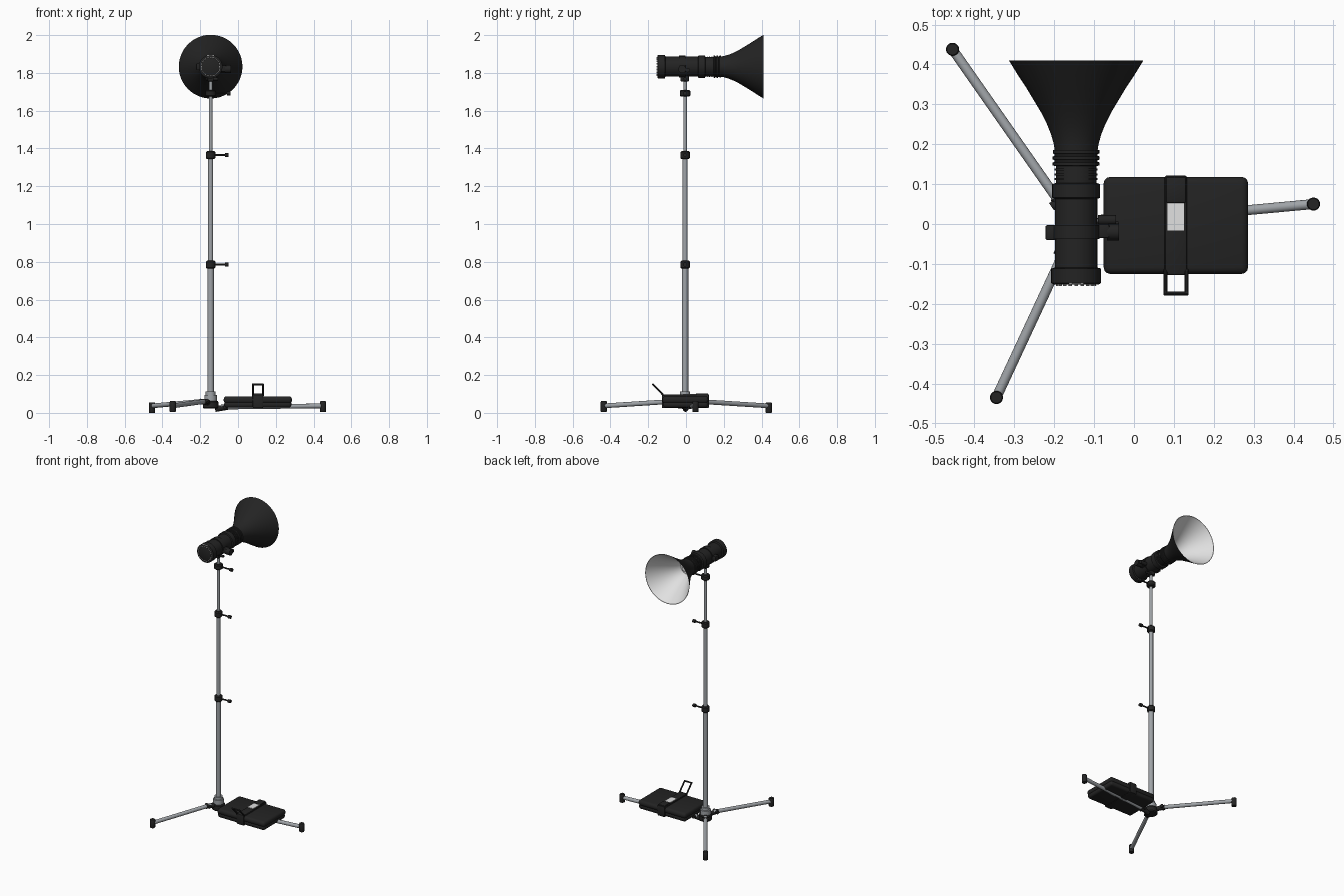
import bpy, bmesh, math
from mathutils import Vector

if "Cube" in bpy.data.objects:
    bpy.data.objects.remove(bpy.data.objects["Cube"])

PX, PY, AXIS_Z = -0.145, -0.005, 1.833   # pole position and lamp axis height


def material(name, col):
    m = bpy.data.materials.new(name)
    m.diffuse_color = (*col, 1)
    m.use_nodes = True
    m.node_tree.nodes["Principled BSDF"].inputs["Base Color"].default_value = m.diffuse_color
    return m


BLACK = material("matte_black", (0.017, 0.017, 0.017))
STEEL = material("brushed_steel", (0.35, 0.37, 0.39))
WHITE = material("reflector_white", (0.75, 0.75, 0.75))


def finish(bm, name, mat, smooth=True):
    bmesh.ops.recalc_face_normals(bm, faces=bm.faces)
    me = bpy.data.meshes.new(name)
    bm.to_mesh(me)
    bm.free()
    ob = bpy.data.objects.new(name, me)
    bpy.context.collection.objects.link(ob)
    me.materials.append(mat)
    if smooth:
        bpy.ops.object.select_all(action='DESELECT')
        ob.select_set(True)
        bpy.context.view_layer.objects.active = ob
        bpy.ops.object.shade_smooth_by_angle(angle=math.radians(35))
    return ob


def lathe(name, profile, base, axis, mat, n=32, closed=False):
    """Turn (distance, radius) pairs around an axis; capped unless the profile is a closed loop."""
    bm = bmesh.new()
    rot = Vector((0, 0, 1)).rotation_difference(Vector(axis))
    rings = []
    for d, r in profile:
        rings.append([bm.verts.new(Vector(base) + rot @ Vector((
            r * math.cos(2 * math.pi * i / n), r * math.sin(2 * math.pi * i / n), d)))
            for i in range(n)])
    pairs = list(zip(rings, rings[1:]))
    if closed:
        pairs.append((rings[-1], rings[0]))
    for a, b in pairs:
        for i in range(n):
            j = (i + 1) % n
            bm.faces.new((a[i], a[j], b[j], b[i]))
    if not closed:
        bm.faces.new(rings[0])
        bm.faces.new(rings[-1])
    return finish(bm, name, mat)


def rod(name, a, b, r, mat, n=20):
    a, b = Vector(a), Vector(b)
    return lathe(name, [(0, r), ((b - a).length, r)], a, (b - a).normalized(), mat, n)


def box(name, lo, hi, mat, bevel=0.0, segs=2):
    bm = bmesh.new()
    bmesh.ops.create_cube(bm, size=1)
    for v in bm.verts:
        v.co = [l + (h - l) * (c + 0.5) for l, h, c in zip(lo, hi, v.co)]
    if bevel:
        bmesh.ops.bevel(bm, geom=bm.edges[:], offset=bevel, segments=segs,
                        profile=0.5, affect='EDGES')
    return finish(bm, name, mat, bool(bevel))


# Telescopic pole
for name, z0, z1, r in (("lower_pole", 0.06, 0.785, 0.017),
                        ("middle_pole", 0.785, 1.365, 0.0135),
                        ("upper_pole", 1.365, 1.77, 0.0095)):
    rod(name, (PX, PY, z0), (PX, PY, z1), r, STEEL)

# Locking collars with side knobs
for i, (z, r, h, reach) in enumerate(((0.785, 0.025, 0.042, 0.088), (1.365, 0.025, 0.042, 0.088),
                                      (1.692, 0.028, 0.036, 0.10))):
    c = 0.006
    lathe(f"locking_collar_{i}", [(0, r - c), (c, r), (h - c, r), (h, r - c)],
          (PX, PY, z - h / 2), (0, 0, 1), BLACK, 16)
    rod(f"collar_screw_{i}", (PX, PY, z), (PX + reach, PY, z), 0.005, BLACK, 10)
    rod(f"collar_knob_{i}", (PX + reach - 0.012, PY, z), (PX + reach + 0.006, PY, z), 0.011, BLACK, 12)

# Base hub
lathe("base_hub", [(0, 0.036), (0.006, 0.041), (0.036, 0.041), (0.042, 0.036)],
      (PX, PY, 0.022), (0, 0, 1), BLACK, 24)
lathe("hub_sleeve", [(0, 0.033), (0.032, 0.033), (0.034, 0.026), (0.05, 0.026)],
      (PX, PY, 0.062), (0, 0, 1), STEEL, 24)

# Three legs with knuckles and rubber feet
for i, (fx, fy, z0) in enumerate(((-0.455, 0.438, 0.065), (-0.345, -0.435, 0.065), (0.45, 0.05, 0.03))):
    hub, foot = Vector((PX, PY, z0)), Vector((fx, fy, 0.037))
    d = (foot - hub).normalized()
    side = Vector((-d.y, d.x, 0)).normalized()
    rod(f"leg_{i}", hub + d * 0.055, foot, 0.0125, STEEL, 16)
    rod(f"leg_socket_{i}", hub + d * 0.025 - Vector((0, 0, 0.01)), hub + d * 0.09, 0.015, BLACK, 12)
    rod(f"leg_hinge_pin_{i}", hub + d * 0.075 - side * 0.023, hub + d * 0.075 + side * 0.023, 0.011, BLACK, 12)
    lathe(f"foot_{i}", [(0, 0.015), (0.003, 0.0165), (0.052, 0.0165), (0.056, 0.014)],
          (fx, fy, 0.006 if i else 0.0), (0, 0, 1), BLACK, 20)

# Lamp body, turned along y
lathe("lamp_body", [(-0.152, 0.056), (-0.148, 0.0625), (-0.112, 0.0625), (-0.109, 0.053),
                    (0.063, 0.053), (0.066, 0.06), (0.1, 0.06), (0.103, 0.051), (0.145, 0.051),
                    (0.147, 0.059), (0.154, 0.059), (0.156, 0.054), (0.16, 0.054),
                    (0.162, 0.059), (0.169, 0.059), (0.171, 0.054), (0.175, 0.054),
                    (0.177, 0.058), (0.185, 0.058), (0.187, 0.05)],
      (PX, 0, AXIS_Z), (0, 1, 0), BLACK, 40)

# Cooling ribs on the neck
for i in range(3):
    y = 0.11 + i * 0.012
    rod(f"neck_rib_{i}", (PX, y, AXIS_Z), (PX, y + 0.005, AXIS_Z), 0.054, BLACK, 40)

# Flared reflector: black shell with a white lining
flare = [(0.18, 0.053), (0.2, 0.056), (0.225, 0.063), (0.25, 0.073), (0.28, 0.088),
         (0.31, 0.106), (0.34, 0.124), (0.375, 0.147), (0.41, 0.1685)]
shell = lathe("reflector", flare + [(y, r - 0.003) for y, r in reversed(flare)],
              (PX, 0, AXIS_Z), (0, 1, 0), BLACK, 48, closed=True)
shell.data.materials.append(WHITE)
for p in shell.data.polygons:
    out = Vector((p.center.x - PX, 0, p.center.z - AXIS_Z))
    if p.normal.dot(out) < 0 or p.normal.y > 0.9:
        p.material_index = 1
rod("reflector_back", (PX, 0.186, AXIS_Z), (PX, 0.192, AXIS_Z), 0.051, WHITE, 40)
lathe("flash_bulb", [(0, 0.02), (0.03, 0.02), (0.042, 0.014), (0.046, 0.004)],
      (PX, 0.19, AXIS_Z), (0, 1, 0), WHITE, 20)

# Dial marks on the rear cap
for i in range(20):
    a = 2 * math.pi * i / 20
    c = Vector((PX + 0.049 * math.cos(a), -0.1535, AXIS_Z + 0.049 * math.sin(a)))
    t = Vector((-math.sin(a), 0, math.cos(a))) * 0.0045
    rod(f"dial_mark_{i}", c - t, c + t, 0.002, WHITE, 6)
box("cap_label", (PX - 0.018, -0.1505, AXIS_Z + 0.0535), (PX + 0.018, -0.1475, AXIS_Z + 0.0605), WHITE)

# Mounting band, side lugs and tilt bracket
rod("mounting_band", (PX, -0.038, AXIS_Z), (PX, -0.002, AXIS_Z), 0.058, BLACK, 40)
box("left_lug", (-0.222, -0.04, 1.815), (-0.19, -0.003, 1.85), BLACK, 0.004)
box("right_lug", (-0.105, -0.035, 1.805), (-0.062, 0.0, 1.84), BLACK, 0.004)
rod("tilt_knob", (-0.068, -0.02, 1.82), (-0.038, -0.02, 1.82), 0.021, BLACK, 16)
rod("side_socket", (-0.09, 0.01, 1.815), (-0.045, 0.01, 1.815), 0.012, BLACK, 12)
box("tilt_bracket", (PX - 0.016, -0.03, 1.755), (PX + 0.016, 0.015, 1.79), BLACK, 0.004)
rod("bracket_pin", (PX - 0.024, PY, 1.768), (PX + 0.04, PY, 1.768), 0.008, BLACK, 12)

# Battery pack with raised lid seam and strap
box("pack_base", (-0.073, -0.122, 0.028), (0.283, 0.115, 0.062), BLACK, 0.014, 3)
box("pack_lid", (-0.076, -0.125, 0.05), (0.286, 0.118, 0.088), BLACK, 0.016, 3)
box("pack_strap", (0.077, -0.128, 0.025), (0.133, 0.122, 0.097), BLACK, 0.006)
box("strap_buckle", (0.083, -0.016, 0.095), (0.126, 0.053, 0.1005), WHITE)
box("strap_fold", (0.08, 0.053, 0.09), (0.13, 0.118, 0.103), BLACK, 0.004)

# Tilted carry loop at the front of the pack
lo, hi = Vector((0, -0.118, 0.092)), Vector((0, -0.174, 0.15))
L, R = Vector((0.079, 0, 0)), Vector((0.132, 0, 0))
for i, (a, b) in enumerate(((lo + L, hi + L), (lo + R, hi + R), (hi + L, hi + R), (lo + L, lo + R))):
    e = (b - a).normalized() * 0.003
    rod(f"carry_loop_{i}", a - e, b + e, 0.005, BLACK, 10)
